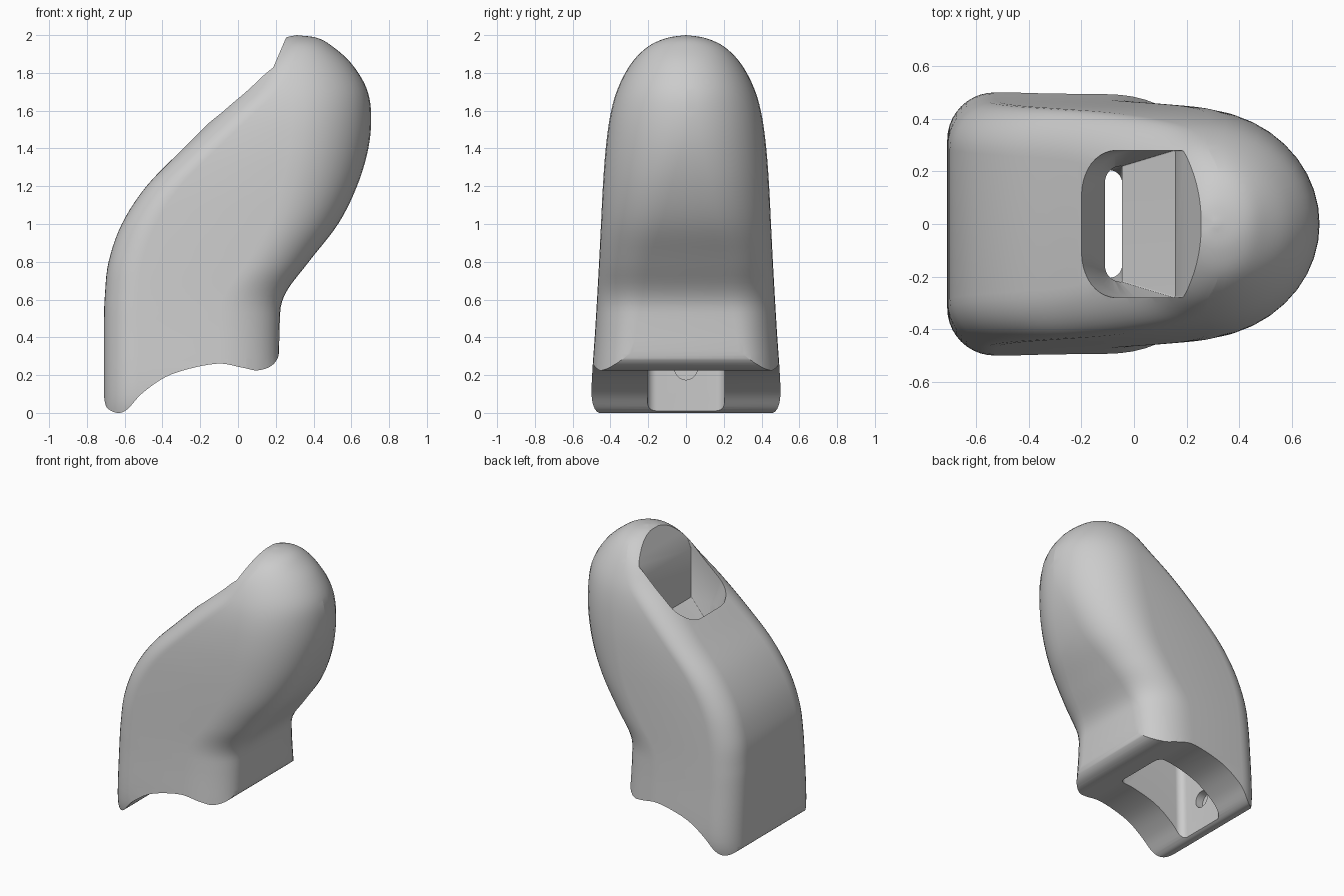
import bpy, bmesh
from math import sin, cos, pi, radians

cube = bpy.data.objects.get("Cube")
if cube:
    bpy.data.objects.remove(cube, do_unlink=True)

grey = bpy.data.materials.new("plain grey")
grey.use_nodes = True
colour = (0.6, 0.6, 0.6, 1)
grey.diffuse_color = colour
grey.node_tree.nodes["Principled BSDF"].inputs["Base Color"].default_value = colour


def make_object(name, bm):
    bmesh.ops.recalc_face_normals(bm, faces=bm.faces)
    mesh = bpy.data.meshes.new(name)
    bm.to_mesh(mesh)
    bm.free()
    mesh.materials.append(grey)
    obj = bpy.data.objects.new(name, mesh)
    bpy.context.collection.objects.link(obj)
    return obj


def ring(row, steps=10):
    """Rounded horizontal section, symmetric in y."""
    z, left, right, half, r_left, rx, ry = row
    side = []
    for i in range(steps + 1):
        a = pi / 2 * i / steps
        side.append((right - rx + rx * cos(a), half - ry + ry * sin(a)))
    for i in range(steps + 1):
        a = pi / 2 * i / steps
        side.append((left + r_left - r_left * sin(a), half - r_left + r_left * cos(a)))
    return [(x, y, z) for x, y in side] + [(x, -y, z) for x, y in reversed(side)]


def loft(name, rows):
    bm = bmesh.new()
    rings = [[bm.verts.new(p) for p in ring(row)] for row in rows]
    n = len(rings[0])
    for a, b in zip(rings, rings[1:]):
        for i in range(n):
            j = (i + 1) % n
            bm.faces.new((a[i], a[j], b[j], b[i]))
    bm.faces.new(rings[0])
    bm.faces.new(rings[-1])
    bmesh.ops.remove_doubles(bm, verts=bm.verts, dist=0.0002)
    return make_object(name, bm)


def spline(points, steps):
    """Smooth curve through tuples of any length."""
    ends = [[tuple(2 * p - q for p, q in zip(points[k], points[m]))] for k, m in ((0, 1), (-1, -2))]
    pts = ends[0] + list(points) + ends[1]
    out = []
    for a, b, c, d in zip(pts, pts[1:], pts[2:], pts[3:]):
        for s in range(steps):
            t = s / steps
            out.append(tuple(
                q + t / 2 * (r - p + t * (2 * p - 5 * q + 4 * r - u + t * (3 * (q - r) + u - p)))
                for p, q, r, u in zip(a, b, c, d)))
    return out + [points[-1]]


# Leaning body: z, left x, right x, half width, left radius, right radius x and y
body_rows = [
    (-.05, -.71, .22, .47, .17, .3, .2),
    (.1, -.71, .22, .5, .18, .32, .2),
    (.45, -.71, .22, .48, .18, .32, .22),
    (.62, -.705, .245, .47, .18, .32, .24),
    (.8, -.685, .375, .46, .18, .32, .26),
    (1, -.615, .53, .45, .18, .36, .32),
    (1.2, -.485, .63, .44, .18, .4, .36),
    (1.4, -.29, .69, .425, .18, .42, .4),
    (1.58, -.11, .705, .4, .19, .42, .4),
    (1.72, .03, .68, .36, .19, .4, .36),
    (1.85, .13, .6, .29, .15, .32, .29),
    (1.94, .2, .5, .2, .12, .18, .2),
    (1.985, .25, .42, .1, .07, .1, .1),
    (2, .31, .31, 0, 0, 0, 0),
]
body = loft("body", spline(body_rows, 5))

# Passage from the underside opening up to the slanted top slot
passage = loft("passage_cutter", [
    (-.1, -.6, -.045, .205, .05, .05, .05),
    (.8, -.58, -.045, .205, .05, .05, .05),
    (1.25, -.11, -.045, .22, .06, .005, .005),
    (1.4, -.165, .155, .28, .17, .005, .005),
    (1.755, -.3, .155, .28, .18, .005, .005),
    (2.1, -.43, .303, .28, .18, .005, .005),
])

# Curved saddle underneath
arch = spline([(-.712, .1), (-.695, .03), (-.64, 0), (-.585, .02), (-.5, .11), (-.35, .205),
               (-.12, .26), (.02, .24), (.1, .225), (.17, .245), (.21, .29), (.222, .36)], 5)
outline = [(-1, -.5), (-1, .1)] + arch + [(1, .36), (1, -.5)]
bm = bmesh.new()
face = bm.faces.new([bm.verts.new((x, -1, z)) for x, z in outline])
extruded = bmesh.ops.extrude_face_region(bm, geom=[face])
bmesh.ops.translate(bm, vec=(0, 2, 0), verts=[v for v in extruded["geom"] if isinstance(v, bmesh.types.BMVert)])
saddle = make_object("saddle_cutter", bm)

# Small blind hole in the inner wall
bpy.ops.mesh.primitive_cylinder_add(vertices=32, radius=.06, depth=.1, location=(-.6, 0, .235),
                                    rotation=(0, pi / 2, 0))
hole = bpy.context.object
hole.name = "hole_cutter"
hole.data.materials.append(grey)

bpy.ops.object.select_all(action="DESELECT")
bpy.context.view_layer.objects.active = body
body.select_set(True)
for cutter in (saddle, passage, hole):
    mod = body.modifiers.new("cut", "BOOLEAN")
    mod.operation = "DIFFERENCE"
    mod.solver = "EXACT"
    mod.object = cutter
    bpy.ops.object.modifier_apply(modifier=mod.name)
    bpy.data.objects.remove(cutter, do_unlink=True)
bpy.ops.object.shade_smooth_by_angle(angle=radians(32))
